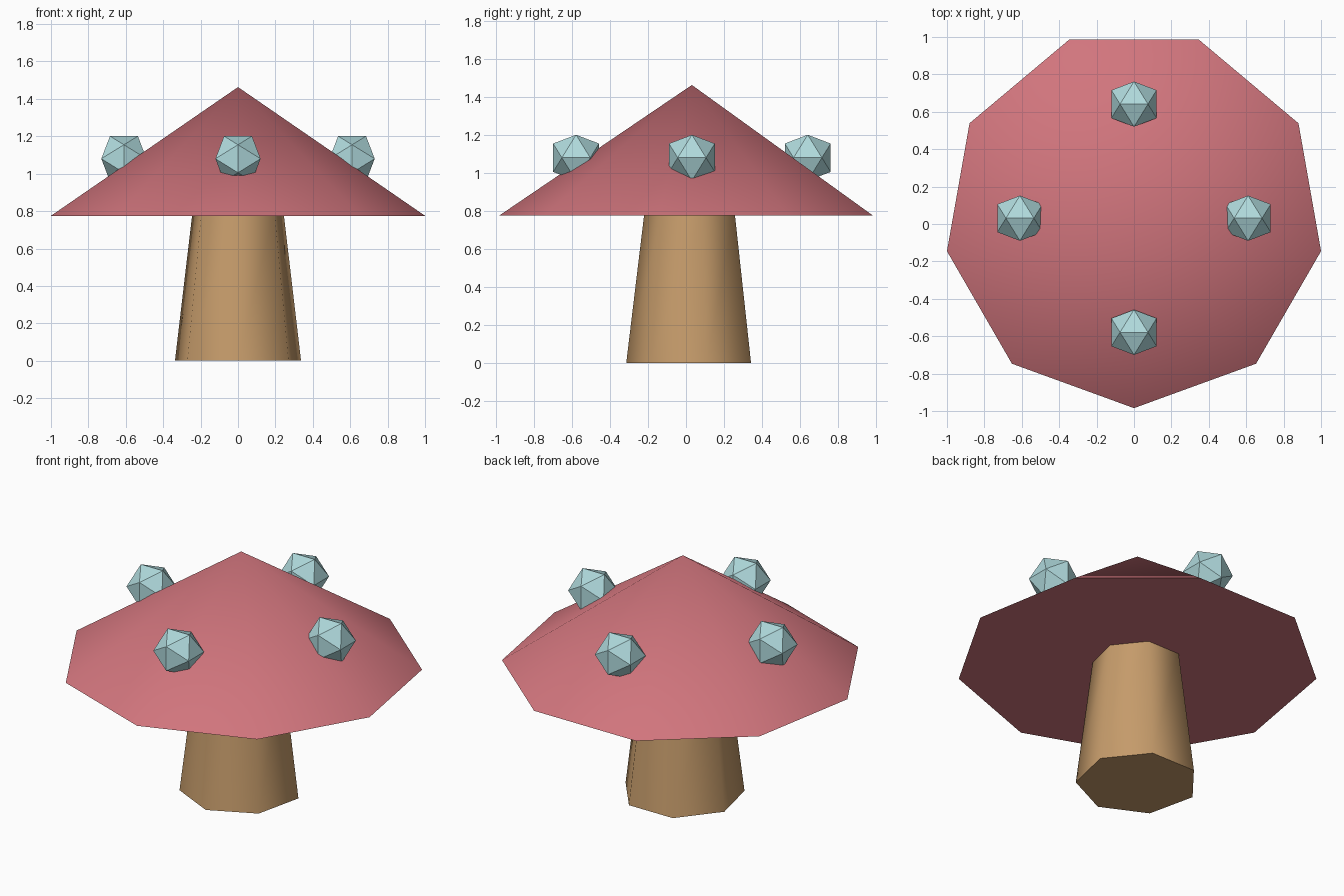
import bpy, bmesh, math
from mathutils import Vector

cube = bpy.data.objects.get("Cube")
if cube:
    bpy.data.objects.remove(cube, do_unlink=True)

CENTRE_Y = 0.031


def make_material(name, rgb):
    mat = bpy.data.materials.new(name)
    mat.use_nodes = True
    colour = (*rgb, 1.0)
    mat.diffuse_color = colour
    mat.node_tree.nodes["Principled BSDF"].inputs["Base Color"].default_value = colour
    return mat


def add_object(name, bm, mat, location):
    bmesh.ops.recalc_face_normals(bm, faces=bm.faces[:])
    mesh = bpy.data.meshes.new(name)
    bm.to_mesh(mesh)
    bm.free()
    mesh.materials.append(mat)
    obj = bpy.data.objects.new(name, mesh)
    obj.location = location
    bpy.context.collection.objects.link(obj)
    return obj


def smooth(obj, degrees):
    bpy.ops.object.select_all(action="DESELECT")
    obj.select_set(True)
    bpy.context.view_layer.objects.active = obj
    bpy.ops.object.shade_smooth_by_angle(angle=math.radians(degrees))


def ring(bm, sides, radius, z):
    """Polygon ring with its first corner pointing to the front."""
    angles = [math.tau * i / sides - math.pi / 2 for i in range(sides)]
    return [bm.verts.new((radius * math.cos(a), radius * math.sin(a), z)) for a in angles]


red = make_material("cap red", (0.638, 0.178, 0.205))
tan = make_material("stem tan", (0.565, 0.332, 0.147))
blue = make_material("spot pale blue", (0.434, 0.701, 0.723))

# Stem: tapered seven-sided column, its top tucked into the cap
bm = bmesh.new()
low, high = ring(bm, 7, 0.3456, 0), ring(bm, 7, 0.249, 0.8)
bm.faces.new(low)
bm.faces.new(high)
for i in range(7):
    j = (i + 1) % 7
    bm.faces.new((low[i], low[j], high[j], high[i]))
smooth(add_object("stem", bm, tan, (0, CENTRE_Y, 0)), 60)

# Cap: nine-sided cone with a flat underside
bm = bmesh.new()
rim = ring(bm, 9, 1.0154, 0)
apex = bm.verts.new((0, 0, 0.688))
bm.faces.new(rim)
for i in range(9):
    bm.faces.new((rim[i], rim[(i + 1) % 9], apex))
smooth(add_object("cap", bm, red, (0, CENTRE_Y, 0.775)), 60)

# Spots: four flat-faced icosahedra resting on the slope
GOLDEN = (1 + math.sqrt(5)) / 2
SPOT_RADIUS, SPOT_DISTANCE, SPOT_Z = 0.142, 0.61, 1.08
spots = {"front_spot": (0, -1), "back_spot": (0, 1), "left_spot": (1, 0), "right_spot": (-1, 0)}
for name, (dx, dy) in spots.items():
    bm = bmesh.new()
    for a in (-1, 1):
        for b in (-GOLDEN, GOLDEN):
            for corner in ((a, 0, b), (b, a, 0), (0, b, a)):
                bm.verts.new(Vector(corner).normalized() * SPOT_RADIUS)
    bmesh.ops.convex_hull(bm, input=bm.verts[:])
    add_object(name, bm, blue, (dx * SPOT_DISTANCE, CENTRE_Y + dy * SPOT_DISTANCE, SPOT_Z))
